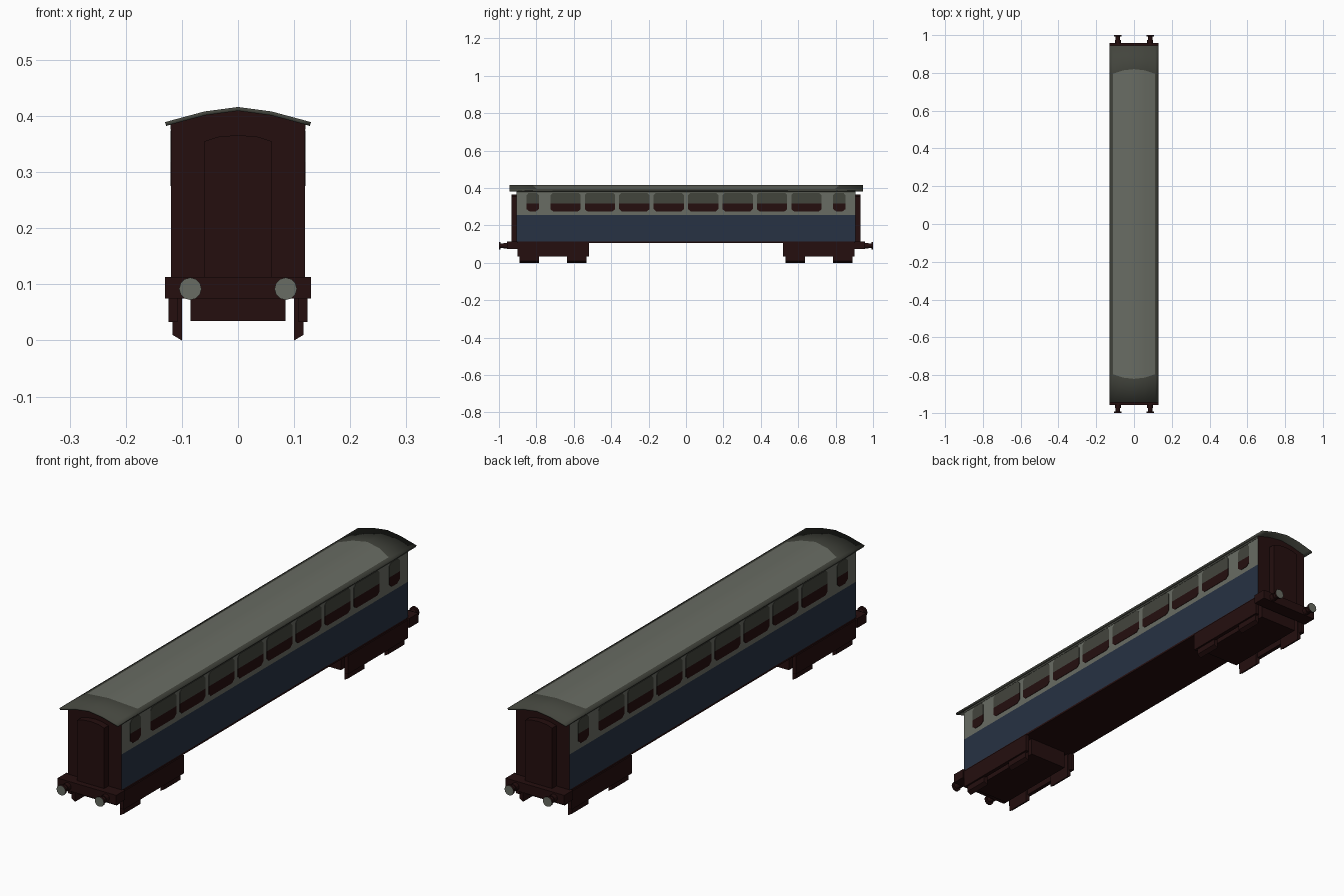
import bpy, bmesh, math
from mathutils import Matrix

if "Cube" in bpy.data.objects:
    bpy.data.objects.remove(bpy.data.objects["Cube"])


def material(name, r, g, b):
    m = bpy.data.materials.new(name)
    m.diffuse_color = (r, g, b, 1)
    m.use_nodes = True
    m.node_tree.nodes["Principled BSDF"].inputs["Base Color"].default_value = m.diffuse_color
    return m


MAROON = material("dark maroon", 0.018, 0.0045, 0.0045)
BLUE = material("dark blue", 0.020, 0.032, 0.057)
LIGHT = material("light grey", 0.140, 0.150, 0.125)
DARK = material("dark grey", 0.055, 0.058, 0.046)


def finish(bm, name, mats, recalc=True):
    if recalc:
        bmesh.ops.recalc_face_normals(bm, faces=bm.faces[:])
    me = bpy.data.meshes.new(name)
    bm.to_mesh(me)
    bm.free()
    for m in mats:
        me.materials.append(m)
    ob = bpy.data.objects.new(name, me)
    bpy.context.collection.objects.link(ob)
    return ob


def prism(name, profile, axis, a, b, mats, rule=None):
    """Extrude a closed profile from a to b; axis 'x' takes (y,z), 'y' takes (x,z)."""
    bm = bmesh.new()
    put = (lambda p, t: (t, p[0], p[1])) if axis == 'x' else (lambda p, t: (p[0], t, p[1]))
    lo = [bm.verts.new(put(p, a)) for p in profile]
    hi = [bm.verts.new(put(p, b)) for p in profile]
    n = len(profile)
    bm.faces.new(lo)
    bm.faces.new(hi[::-1])
    for i in range(n):
        bm.faces.new((lo[i], lo[(i + 1) % n], hi[(i + 1) % n], hi[i]))
    bmesh.ops.recalc_face_normals(bm, faces=bm.faces[:])
    if rule:
        for f in bm.faces:
            f.material_index = rule(f)
    return finish(bm, name, mats)


def box(name, x0, x1, y0, y1, z0, z1, mat):
    return prism(name, [(x0, z0), (x1, z0), (x1, z1), (x0, z1)], 'y', y0, y1, [mat])


def mirrored(half):
    return half + [(-x, z) for x, z in reversed(half) if x > 0]


# Coach body: blue below the waist, light above, maroon ends and floor
def body_colour(f):
    c = f.calc_center_median()
    if abs(f.normal.x) > 0.9:
        return 0 if c.z < 0.113 else 1 if c.z < 0.255 else 2
    return 3 if f.normal.z > 0.5 else 0


body_half = [(0.119, 0.105), (0.119, 0.113), (0.119, 0.255), (0.119, 0.387),
             (0.06, 0.403), (0, 0.411)]
prism("coach_body", mirrored(body_half), 'y', -0.907, 0.907,
      [MAROON, BLUE, LIGHT, DARK], body_colour)

# Arched roof with a lighter panel along the middle
xs = [-0.13, -0.112, -0.06, 0, 0.06, 0.112, 0.13]
top = {0: 0.416, 0.06: 0.408, 0.112: 0.394, 0.13: 0.389}
cut = {0: 0.82, 0.06: 0.813, 0.112: 0.795, 0.13: 0.795}
bm = bmesh.new()
rows = [[bm.verts.new((x, y, top[abs(x)])) for y in
         (-0.945, -cut[abs(x)], cut[abs(x)], 0.945)] for x in xs]
for i in range(len(xs) - 1):
    for j in range(3):
        f = bm.faces.new((rows[i][j], rows[i + 1][j], rows[i + 1][j + 1], rows[i][j + 1]))
        f.material_index = 0 if j == 1 and 0 < i < 5 else 1
roof = finish(bm, "roof", [LIGHT, DARK], recalc=False)
sol = roof.modifiers.new("thickness", 'SOLIDIFY')
sol.thickness = 0.007
sol.offset = -1
sol.material_offset = 1
sol.material_offset_rim = 1
bpy.context.view_layer.objects.active = roof
roof.select_set(True)
bpy.ops.object.shade_smooth_by_angle(angle=math.radians(35))


# Windows: dark glass low, grey shaded upper part
def window(name, s, y, w, round_end=False):
    h = w / 2
    c = h * 0.5 if round_end else 0.014
    sill, mid, head = 0.275, 0.318, 0.374
    lower = [(y - h, mid), (y - h, sill + 0.012), (y - h + c, sill),
             (y + h - c, sill), (y + h, sill + 0.012), (y + h, mid)]
    k = h * 0.35 if round_end else 0.012
    upper = [(y - h, mid), (y + h, mid), (y + h, head - 0.012), (y + h - k, head),
             (y - h + k, head), (y - h, head - 0.012)]
    prism(name + "_glass", lower, 'x', s * 0.118, s * 0.1205, [MAROON])
    prism(name + "_upper_light", upper, 'x', s * 0.118, s * 0.1205, [DARK])


for s in (-1, 1):
    for i in range(8):
        window("side_window", s, (i - 3.5) * 0.184, 0.162)
    for e in (-1, 1):
        window("end_round_window", s, e * 0.82, 0.066, True)
    # Shaded strip under the eaves
    box("eaves_strip", s * 0.118, s * 0.1203, -0.907, 0.907, 0.376, 0.386, DARK)


# Buffer: shaft and disc with a light outer face
def buffer(x, e):
    for name, r, y0, y1 in (("buffer_shaft", 0.012, 0.955, 0.992),
                            ("buffer_sleeve", 0.015, 0.955, 0.975),
                            ("buffer_head", 0.02, 0.992, 1.0)):
        bm = bmesh.new()
        bmesh.ops.create_cone(bm, cap_ends=True, segments=12, radius1=r, radius2=r,
                              depth=y1 - y0,
                              matrix=Matrix.Translation((x, e * (y0 + y1) / 2, 0.092))
                              @ Matrix.Rotation(math.pi / 2, 4, 'X'))
        bm.normal_update()
        for f in bm.faces:
            f.material_index = int(name == "buffer_head" and f.normal.y * e > 0.9)
        finish(bm, name, [MAROON, LIGHT])


door_half = [(0.06, 0.108), (0.06, 0.355), (0.035, 0.363), (0, 0.366)]
for e in (-1, 1):
    # Gangway and buffer beam at each end
    prism("gangway", mirrored(door_half), 'y', e * 0.90, e * 0.934, [MAROON])
    box("buffer_beam", -0.13, 0.13, e * 0.90, e * 0.957, 0.075, 0.113, MAROON)
    for s in (-1, 1):
        buffer(s * 0.085, e)

    # Bogie: centre block, side frames and wheels with a sloping tread
    yc = 0.71 * e
    box("bogie_centre", -0.085, 0.085, yc - 0.18, yc + 0.18, 0.035, 0.106, MAROON)
    for s in (-1, 1):
        box("bogie_side_frame", s * 0.108, s * 0.124, yc - 0.191, yc + 0.191,
            0.033, 0.106, MAROON)
        for d in (-0.127, 0.127):
            prism("wheel", [(s * 0.1, 0), (s * 0.117, 0.01), (s * 0.117, 0.104),
                            (s * 0.1, 0.104)], 'y', yc + d - 0.052, yc + d + 0.052, [MAROON])
